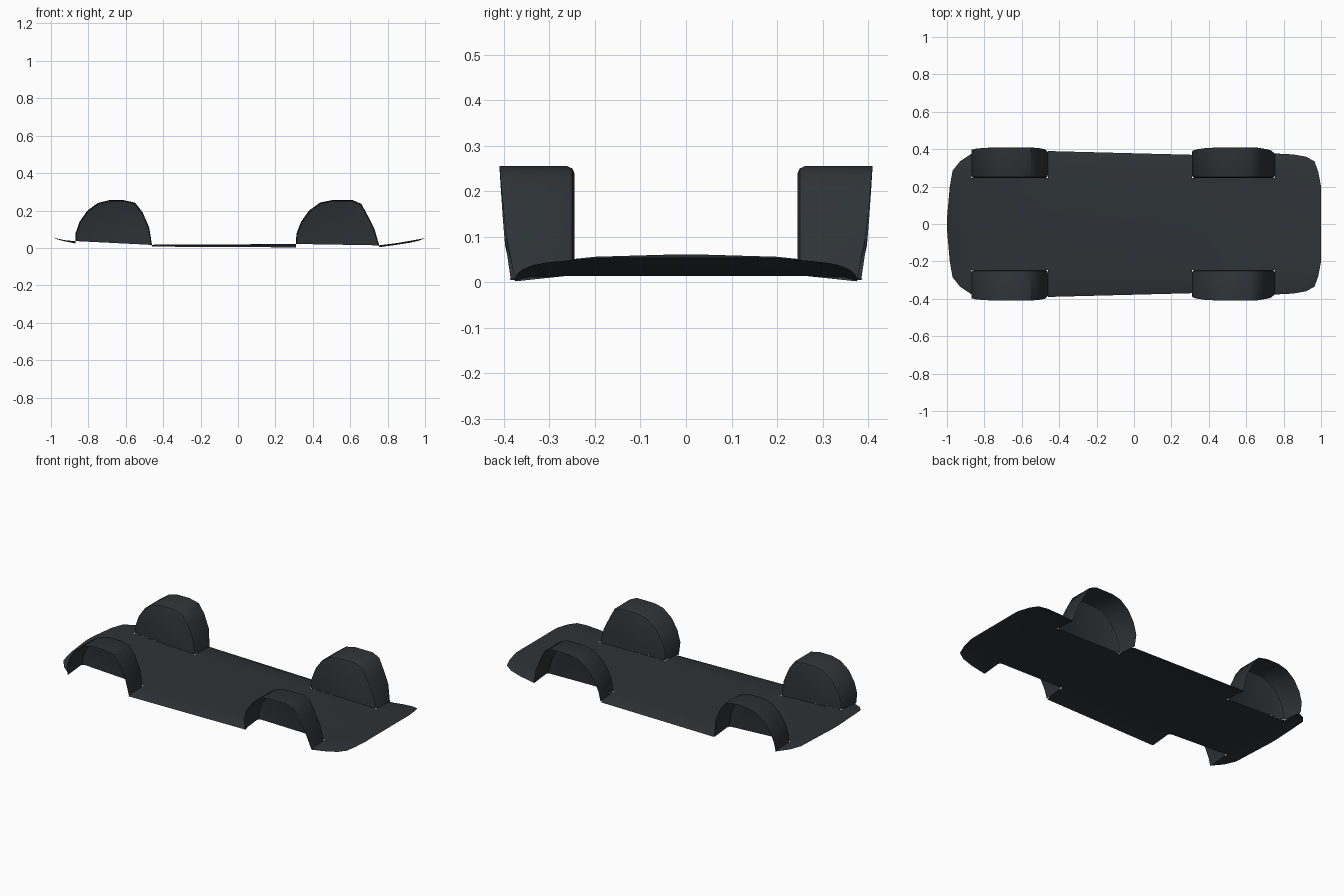
import bpy, bmesh

if "Cube" in bpy.data.objects:
    bpy.data.objects.remove(bpy.data.objects["Cube"])

mat = bpy.data.materials.new("dark_underbody")
mat.diffuse_color = (0.027, 0.033, 0.038, 1)
mat.use_nodes = True
mat.node_tree.nodes["Principled BSDF"].inputs["Base Color"].default_value = mat.diffuse_color


def finish(bm, name):
    bmesh.ops.remove_doubles(bm, verts=bm.verts, dist=0.0005)
    bmesh.ops.recalc_face_normals(bm, faces=bm.faces)
    me = bpy.data.meshes.new(name)
    bm.to_mesh(me)
    bm.free()
    ob = bpy.data.objects.new(name, me)
    bpy.context.collection.objects.link(ob)
    me.materials.append(mat)
    bpy.ops.object.select_all(action='DESELECT')
    ob.select_set(True)
    bpy.context.view_layer.objects.active = ob
    bpy.ops.object.shade_smooth_by_angle(angle=0.7)
    return ob


INNER = 0.245  # inner wall of the wheel wells

# Floor stations: x, half width, centre height, edge height
floor = [
    (-1.0, 0.03, 0.061, 0.061), (-0.985, 0.2, 0.056, 0.056),
    (-0.97, 0.285, 0.051, 0.047), (-0.93, 0.335, 0.042, 0.036),
    (-0.87, 0.375, 0.036, 0.024), (-0.46, 0.39, 0.017, 0.007),
    (0.31, 0.37, 0.021, 0.003), (0.755, 0.377, 0.014, 0.004),
    (0.85, 0.372, 0.026, 0.017), (0.92, 0.36, 0.038, 0.028),
    (0.965, 0.335, 0.046, 0.038), (0.985, 0.28, 0.05, 0.046),
    (1.0, 0.2, 0.054, 0.053)]
well_spans = {4, 6}  # spans cut away outside the inner walls

bm = bmesh.new()
rows = []
for x, w, zc, ze in floor:
    ys = [0, min(INNER, w * 0.75), w - min(0.03, w * 0.1), w]
    zs = [zc, zc, zc * 0.7 + ze * 0.3, ze]
    right = [bm.verts.new((x, -y, z)) for y, z in zip(ys, zs)]
    left = [bm.verts.new((x, y, z)) for y, z in zip(ys[1:], zs[1:])]
    rows.append(right[::-1] + left)
for i in range(len(rows) - 1):
    cols = range(2, 4) if i in well_spans else range(6)
    for j in cols:
        a, b = rows[i], rows[i + 1]
        bm.faces.new((a[j], b[j], b[j + 1], a[j + 1]))
# Floor normals face up
pan = finish(bm, "floor_pan")
if pan.data.polygons[0].normal.z < 0:
    pan.data.flip_normals()

# Arch profiles (x, z) and outer bottom half width
rear = [(-0.87, 0.036), (-0.868, 0.08), (-0.847, 0.14), (-0.805, 0.2),
        (-0.75, 0.24), (-0.69, 0.255), (-0.61, 0.255), (-0.55, 0.242),
        (-0.51, 0.19), (-0.475, 0.11), (-0.46, 0.017)]
front = [(0.31, 0.021), (0.312, 0.075), (0.337, 0.14), (0.38, 0.2),
         (0.44, 0.243), (0.5, 0.255), (0.615, 0.255), (0.66, 0.235),
         (0.695, 0.17), (0.73, 0.1), (0.755, 0.014)]


def wheel_well(name, prof, base, side):
    bm = bmesh.new()
    cx = (prof[0][0] + prof[-1][0]) / 2
    hw = (prof[-1][0] - prof[0][0]) / 2
    rings = []
    # Rounded inner edge
    for dy, inset in ((0, 0.016), (0.005, 0.005), (0.016, 0)):
        s, t = 1 - inset / hw, 1 - inset / 0.24
        last = len(prof) - 1
        rings.append([bm.verts.new((cx + (x - cx) * s, side * (INNER + dy),
                                    z if k in (0, last) else 0.02 + (z - 0.02) * t))
                      for k, (x, z) in enumerate(prof)])
    # Outer lip leaning outwards towards the top
    outer = []
    for k, (x, z) in enumerate(prof):
        y = base + (0.41 - base) * (z / 0.255) ** 0.6
        if k in (0, len(prof) - 1):
            y, z = base, max(z - 0.012, 0.0)
        outer.append(bm.verts.new((x, side * y, z)))
    rings.append(outer)
    bm.faces.new(rings[0])
    for a, b in zip(rings, rings[1:]):
        for k in range(len(prof) - 1):
            bm.faces.new((a[k], a[k + 1], b[k + 1], b[k]))
    finish(bm, name)


for side, label in ((-1, "right"), (1, "left")):
    wheel_well("rear_wheel_well_" + label, rear, 0.385, side)
    wheel_well("front_wheel_well_" + label, front, 0.375, side)
